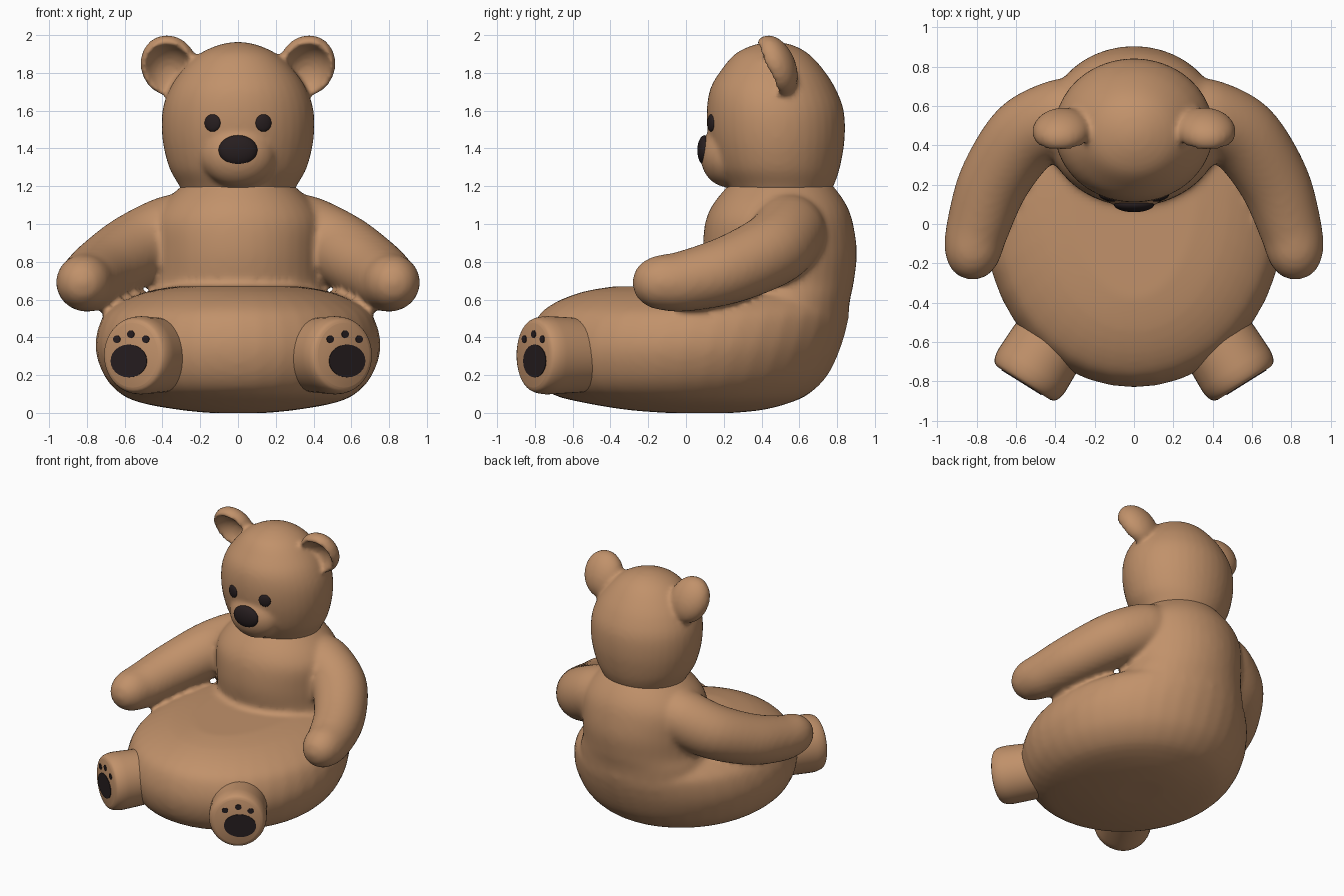
import bpy, bmesh, math
from mathutils import Vector, Matrix

if "Cube" in bpy.data.objects:
    bpy.data.objects.remove(bpy.data.objects["Cube"])


def material(name, rgb):
    m = bpy.data.materials.new(name)
    m.diffuse_color = (*rgb, 1)
    m.use_nodes = True
    m.node_tree.nodes["Principled BSDF"].inputs["Base Color"].default_value = m.diffuse_color
    return m


FUR = material("brown fur", (0.533, 0.285, 0.145))
DARK = material("dark brown", (0.020, 0.013, 0.014))


def loft(bm, rings, sides=40, steps=5):
    """Skin ellipse rings (centre, u radius vector, v radius vector), smoothly interpolated."""
    dense = []
    n = len(rings)
    for i in range(n - 1):
        ks = [rings[max(i - 1, 0)], rings[i], rings[i + 1], rings[min(i + 2, n - 1)]]
        for s in range(steps):
            t = s / steps
            w = (-t + 2*t*t - t**3, 2 - 5*t*t + 3*t**3, t + 4*t*t - 3*t**3, t**3 - t*t)
            dense.append([sum((k[j] * (f / 2) for k, f in zip(ks, w)), Vector()) for j in range(3)])
    dense.append(rings[-1])
    loops = []
    for c, u, v in dense:
        loops.append([bm.verts.new(c + u * math.cos(2 * math.pi * k / sides)
                                   + v * math.sin(2 * math.pi * k / sides)) for k in range(sides)])
    for a, b in zip(loops, loops[1:]):
        for k in range(sides):
            m = (k + 1) % sides
            bm.faces.new((a[k], a[m], b[m], b[k]))
    bm.faces.new(loops[0][::-1])
    bm.faces.new(loops[-1])


def upright(bm, table):
    """Stacked rings: height, half width, front y, back y."""
    loft(bm, [(Vector((0, (f + b) / 2, z)), Vector((a, 0, 0)), Vector((0, (b - f) / 2, 0)))
              for z, a, f, b in table])


def ball(bm, centre, radii, rot=Matrix(), shape=None):
    vs = bmesh.ops.create_uvsphere(bm, u_segments=32, v_segments=20, radius=1)["verts"]
    for v in vs:
        if shape:
            v.co = shape(v.co)
        v.co = Vector(centre) + rot.to_3x3() @ Vector([p * r for p, r in zip(v.co, radii)])


def finish(bm, name, mat, fuse=0):
    bmesh.ops.recalc_face_normals(bm, faces=bm.faces[:])
    me = bpy.data.meshes.new(name)
    bm.to_mesh(me)
    bm.free()
    me.materials.append(mat)
    ob = bpy.data.objects.new(name, me)
    bpy.context.collection.objects.link(ob)
    bpy.ops.object.select_all(action='DESELECT')
    ob.select_set(True)
    bpy.context.view_layer.objects.active = ob
    if fuse:
        # Merge overlapping volumes into one soft skin
        r = ob.modifiers.new("fuse", 'REMESH')
        r.mode, r.voxel_size, r.use_smooth_shade = 'VOXEL', fuse, True
        s = ob.modifiers.new("soften", 'SMOOTH')
        s.factor, s.iterations = 0.5, 6
    else:
        bpy.ops.object.shade_smooth_by_angle(angle=math.radians(40))
    return ob


# Body: seat cushion, torso and arms fused together
bm = bmesh.new()
upright(bm, [(0.0, 0.15, -0.1, 0.25), (0.015, 0.30, -0.30, 0.40), (0.05, 0.50, -0.52, 0.54),
             (0.10, 0.62, -0.71, 0.65), (0.20, 0.71, -0.80, 0.75), (0.35, 0.755, -0.83, 0.82),
             (0.50, 0.72, -0.79, 0.86), (0.58, 0.63, -0.70, 0.86), (0.64, 0.49, -0.55, 0.84),
             (0.67, 0.33, -0.38, 0.79)])
upright(bm, [(0.45, 0.50, 0.15, 0.85), (0.60, 0.48, 0.13, 0.87), (0.70, 0.45, 0.11, 0.89),
             (0.85, 0.45, 0.09, 0.905), (1.00, 0.45, 0.10, 0.885), (1.10, 0.40, 0.14, 0.85),
             (1.20, 0.30, 0.22, 0.78), (1.28, 0.20, 0.30, 0.70)])
ARM = [((0.20, 0.55, 1.00), 0.18), ((0.36, 0.54, 0.95), 0.20), ((0.55, 0.45, 0.86), 0.195),
       ((0.71, 0.22, 0.755), 0.18), ((0.795, -0.02, 0.695), 0.16), ((0.82, -0.15, 0.69), 0.143),
       ((0.82, -0.22, 0.69), 0.115), ((0.82, -0.265, 0.69), 0.07), ((0.82, -0.282, 0.69), 0.02)]
for side in (-1, 1):
    pts = [Vector((side * p[0], p[1], p[2])) for p, r in ARM]
    rings = []
    for i, p in enumerate(pts):
        d = (pts[min(i + 1, len(pts) - 1)] - pts[max(i - 1, 0)]).normalized()
        u = d.cross(Vector((0, 0, 1))).normalized()
        rings.append((p, u * ARM[i][1], u.cross(d) * ARM[i][1]))
    loft(bm, rings)
finish(bm, "body_with_arms", FUR, 0.02)

# Head: skull, muzzle and cupped ears fused together
bm = bmesh.new()
upright(bm, [(1.10, 0.26, 0.28, 0.72), (1.20, 0.31, 0.22, 0.78), (1.30, 0.365, 0.16, 0.815),
             (1.45, 0.40, 0.12, 0.84), (1.60, 0.40, 0.11, 0.835), (1.72, 0.36, 0.13, 0.79),
             (1.82, 0.29, 0.19, 0.725), (1.90, 0.205, 0.26, 0.65), (1.945, 0.11, 0.35, 0.57),
             (1.963, 0.03, 0.43, 0.49)])
ball(bm, (0, 0.22, 1.365), (0.20, 0.145, 0.17))


def cup(p):
    """Hollow the front of a ball, leaving a rounded rim."""
    if p.y >= 0:
        return p
    s = -p.y
    return Vector((p.x, -s if s < 0.5 else -0.5 + (s - 0.5) * 1.7, p.z))


for side in (-1, 1):
    ball(bm, (side * 0.365, 0.475, 1.838), (0.15, 0.105, 0.172),
         Matrix.Rotation(0.4, 4, 'X') @ Matrix.Rotation(side * 0.3, 4, 'Y'), cup)
finish(bm, "head_with_ears", FUR, 0.016)

# Nose and eyes
bm = bmesh.new()
ball(bm, (0, 0.1, 1.39), (0.103, 0.04, 0.08))
finish(bm, "nose", DARK)
for side, label in ((-1, "left"), (1, "right")):
    bm = bmesh.new()
    ball(bm, (side * 0.135, 0.133, 1.535), (0.044, 0.015, 0.046),
         Matrix.Rotation(side * 0.32, 4, 'Z'))
    finish(bm, label + "_eye", DARK)

# Feet with flat soles, each carrying a large pad and three toe pads
UP = Vector((0, 0, 1))
for side, label in ((-1, "left"), (1, "right")):
    out = Vector((side * 0.53, -0.85, 0)).normalized()
    across = Vector((side * 0.85, 0.53, 0)).normalized()
    sole = Vector((side * 0.56, -0.81, 0.305))
    bm = bmesh.new()
    loft(bm, [(sole + out * d, across * w, UP * h) for d, w, h in
              ((-0.40, 0.19, 0.19), (-0.14, 0.20, 0.205), (-0.06, 0.20, 0.205),
               (-0.015, 0.185, 0.192), (0, 0.16, 0.17))])
    finish(bm, label + "_foot", FUR)
    bm = bmesh.new()
    for a, z, w, h in ((0.02, 0.275, 0.113, 0.087), (-0.085, 0.39, 0.022, 0.02),
                       (0.008, 0.417, 0.022, 0.02), (0.095, 0.39, 0.022, 0.02)):
        c = sole + across * a + UP * (z - sole.z)
        loft(bm, [(c + out * d, across * w, UP * h) for d in (-0.004, 0.004)], 24, 1)
    finish(bm, label + "_paw_pads", DARK)
